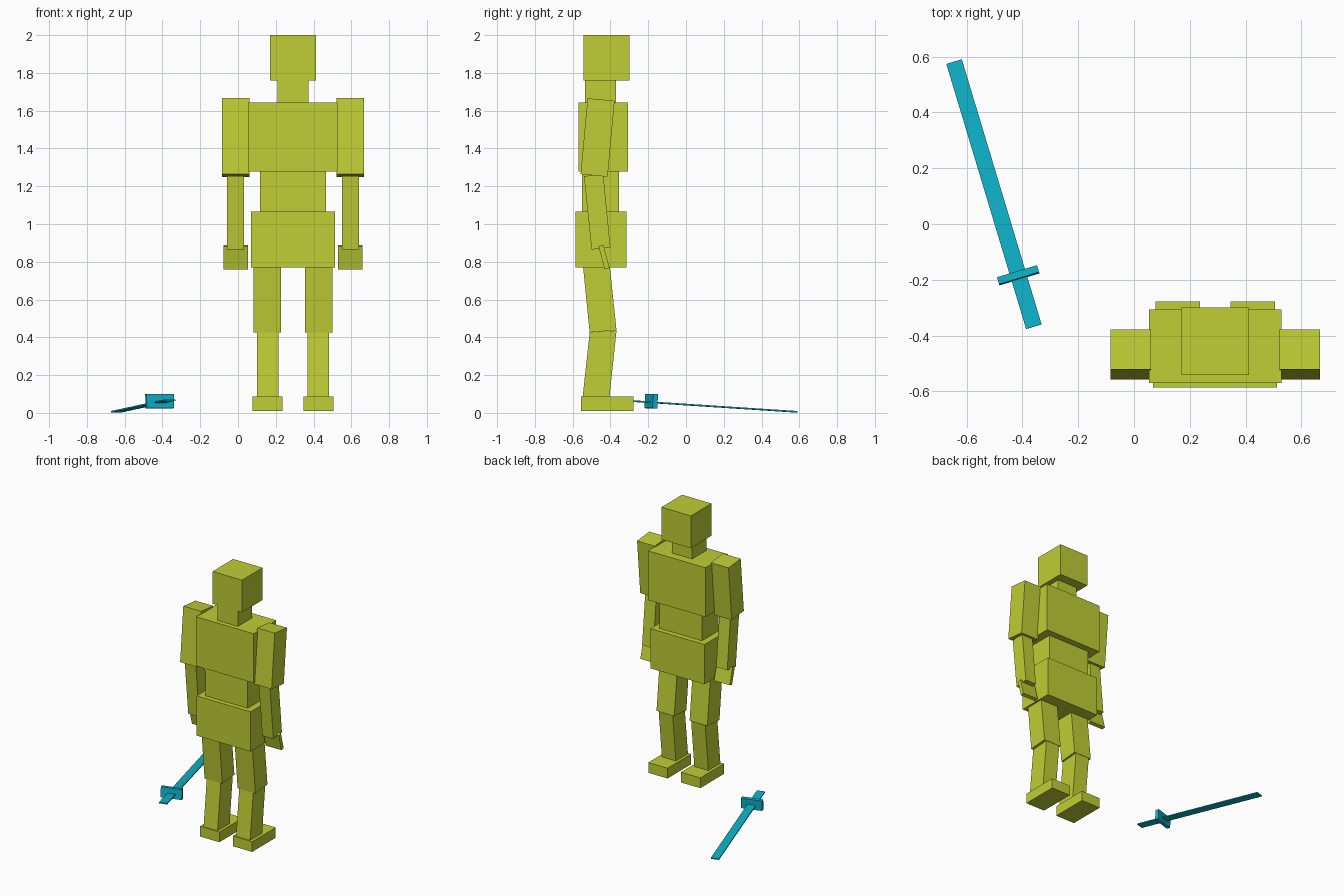
import bpy, bmesh
from mathutils import Vector, Matrix

if "Cube" in bpy.data.objects:
    bpy.data.objects.remove(bpy.data.objects["Cube"])

CX = 0.291  # figure's symmetry plane


def material(name, rgb):
    m = bpy.data.materials.new(name)
    m.diffuse_color = (*rgb, 1)
    m.use_nodes = True
    m.node_tree.nodes["Principled BSDF"].inputs["Base Color"].default_value = m.diffuse_color
    return m


lime = material("lime", (0.52, 0.62, 0.035))
cyan = material("cyan", (0.004, 0.45, 0.58))


def finish(name, bm, mat):
    bmesh.ops.recalc_face_normals(bm, faces=bm.faces)
    me = bpy.data.meshes.new(name)
    bm.to_mesh(me)
    bm.free()
    me.materials.append(mat)
    ob = bpy.data.objects.new(name, me)
    bpy.context.collection.objects.link(ob)
    return ob


def prism(name, x0, x1, profile):
    """Extrude a (y, z) side profile from x0 to x1."""
    bm = bmesh.new()
    face = bm.faces.new([bm.verts.new((x0, y, z)) for y, z in profile])
    ext = bmesh.ops.extrude_face_region(bm, geom=[face])
    moved = [v for v in ext["geom"] if isinstance(v, bmesh.types.BMVert)]
    bmesh.ops.translate(bm, verts=moved, vec=(x1 - x0, 0, 0))
    # the starting face is kept by the extrusion and closes the prism
    return finish(name, bm, lime)


def rect(y0, y1, z0, z1):
    return [(y0, z0), (y1, z0), (y1, z1), (y0, z1)]


# Head and torso blocks: half width, side profile
for name, half, prof in [
    ("head", 0.121, rect(-0.542, -0.300, 1.760, 2.000)),
    ("neck", 0.083, rect(-0.535, -0.370, 1.640, 1.760)),
    ("chest", 0.237, rect(-0.570, -0.306, 1.277, 1.643)),
    ("waist", 0.174, rect(-0.550, -0.355, 1.065, 1.277)),
    ("pelvis", 0.222, rect(-0.586, -0.315, 0.770, 1.065)),
]:
    prism(name, CX - half, CX + half, prof)

# Limbs, built on both sides: inner and outer distance from the middle, profile
limbs = [
    ("upper_arm", 0.230, 0.376,
     [(-0.558, 1.264), (-0.415, 1.250), (-0.378, 1.652), (-0.521, 1.666)]),
    ("forearm", 0.259, 0.350,
     [(-0.500, 0.865), (-0.400, 0.876), (-0.438, 1.262), (-0.540, 1.254)]),
    ("hand", 0.238, 0.368,
     [(-0.431, 0.760), (-0.405, 0.767), (-0.437, 0.889), (-0.463, 0.882)]),
    ("thigh", 0.063, 0.209,
     [(-0.510, 0.426), (-0.368, 0.438), (-0.403, 0.775), (-0.545, 0.775)]),
    ("shin", 0.076, 0.191,
     [(-0.547, 0.085), (-0.405, 0.085), (-0.368, 0.436), (-0.510, 0.426)]),
    ("foot", 0.055, 0.214, rect(-0.555, -0.278, 0.010, 0.086)),
]
for name, inner, outer, prof in limbs:
    for side, s in (("left", -1), ("right", 1)):
        prism(f"{side}_{name}", CX + s * inner, CX + s * outer, prof)

# Sword lying on the ground: local y runs from pommel to tip
pommel = Vector((-0.359, -0.368, 0.068))
tip = Vector((-0.645, 0.582, 0.006))
along = (tip - pommel).normalized()
across = along.cross(Vector((0, 0, 1))).normalized()
frame = Matrix((across, along, across.cross(along))).transposed().to_4x4()


def sword_box(name, centre, size):
    bm = bmesh.new()
    bmesh.ops.create_cube(bm, size=1, matrix=Matrix.Translation(centre) @ frame
                          @ Matrix.Diagonal((*size, 1)))
    return finish(name, bm, cyan)


sword_box("sword_blade", (pommel + tip) / 2, (0.058, (tip - pommel).length, 0.008))
sword_box("sword_guard", Vector((-0.415, -0.184, 0.062)), (0.150, 0.026, 0.076))
